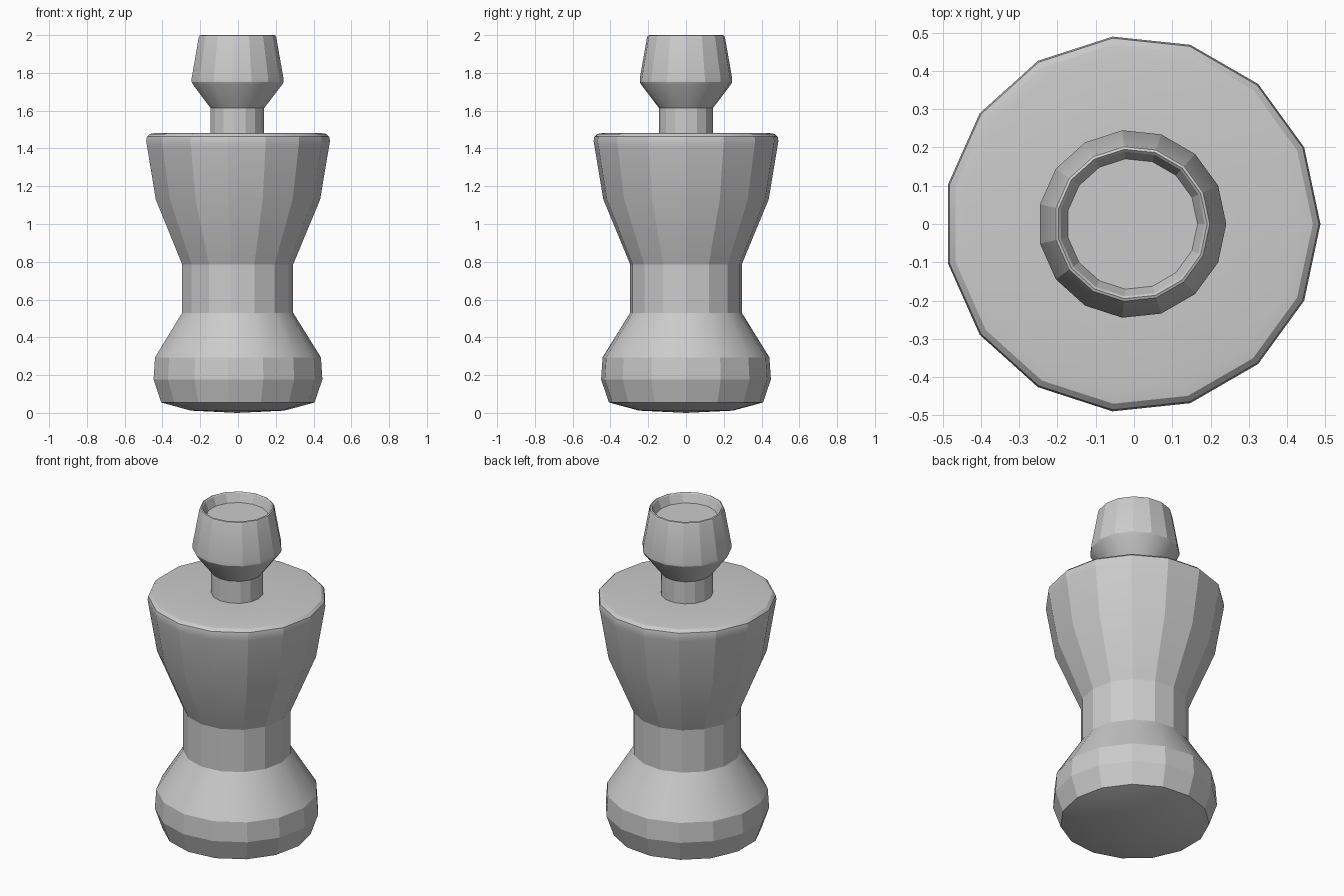
import bpy
import bmesh
import math

if "Cube" in bpy.data.objects:
    bpy.data.objects.remove(bpy.data.objects["Cube"])

SIDES = 15
CENTRE_X = -0.005  # odd side count: shift so the bounds are centred


def lathe(name, profile, sides):
    """Spin an (r, z) profile around z; r = 0 ends become poles."""
    bm = bmesh.new()
    rings = []
    for r, z in profile:
        if r == 0:
            rings.append([bm.verts.new((CENTRE_X, 0, z))] * sides)
        else:
            rings.append([bm.verts.new((CENTRE_X + r * math.cos(math.tau * i / sides),
                                        r * math.sin(math.tau * i / sides), z))
                          for i in range(sides)])
    for low, high in zip(rings, rings[1:]):
        for i in range(sides):
            j = (i + 1) % sides
            corners = [low[i], low[j], high[j], high[i]]
            bm.faces.new(list(dict.fromkeys(corners)))
    bmesh.ops.recalc_face_normals(bm, faces=bm.faces)
    mesh = bpy.data.meshes.new(name)
    bm.to_mesh(mesh)
    bm.free()
    obj = bpy.data.objects.new(name, mesh)
    bpy.context.collection.objects.link(obj)
    return obj


# Rounded foot with a slightly domed underside
foot = [(0, 0), (0.25, 0.012), (0.41, 0.055), (0.452, 0.177), (0.444, 0.294)]
# Straight waist
waist = [(0.297, 0.53), (0.297, 0.786)]
# Flared body with a softened shoulder edge
body = [(0.44, 1.13), (0.487, 1.41), (0.492, 1.44), (0.488, 1.462),
        (0.472, 1.477), (0.44, 1.482)]
# Neck
neck = [(0.143, 1.48), (0.143, 1.613)]
# Head with a recessed top
head = [(0.238, 1.737), (0.246, 1.752), (0.246, 1.77), (0.208, 1.985),
        (0.203, 1.997), (0.196, 2.0), (0.19, 1.994), (0.171, 1.945), (0, 1.945)]

piece = lathe("turned_piece", foot + waist + body + neck + head, SIDES)

# Facets stay flat, only the small bevels blend
bpy.context.view_layer.objects.active = piece
piece.select_set(True)
bpy.ops.object.shade_smooth_by_angle(angle=math.radians(22))
